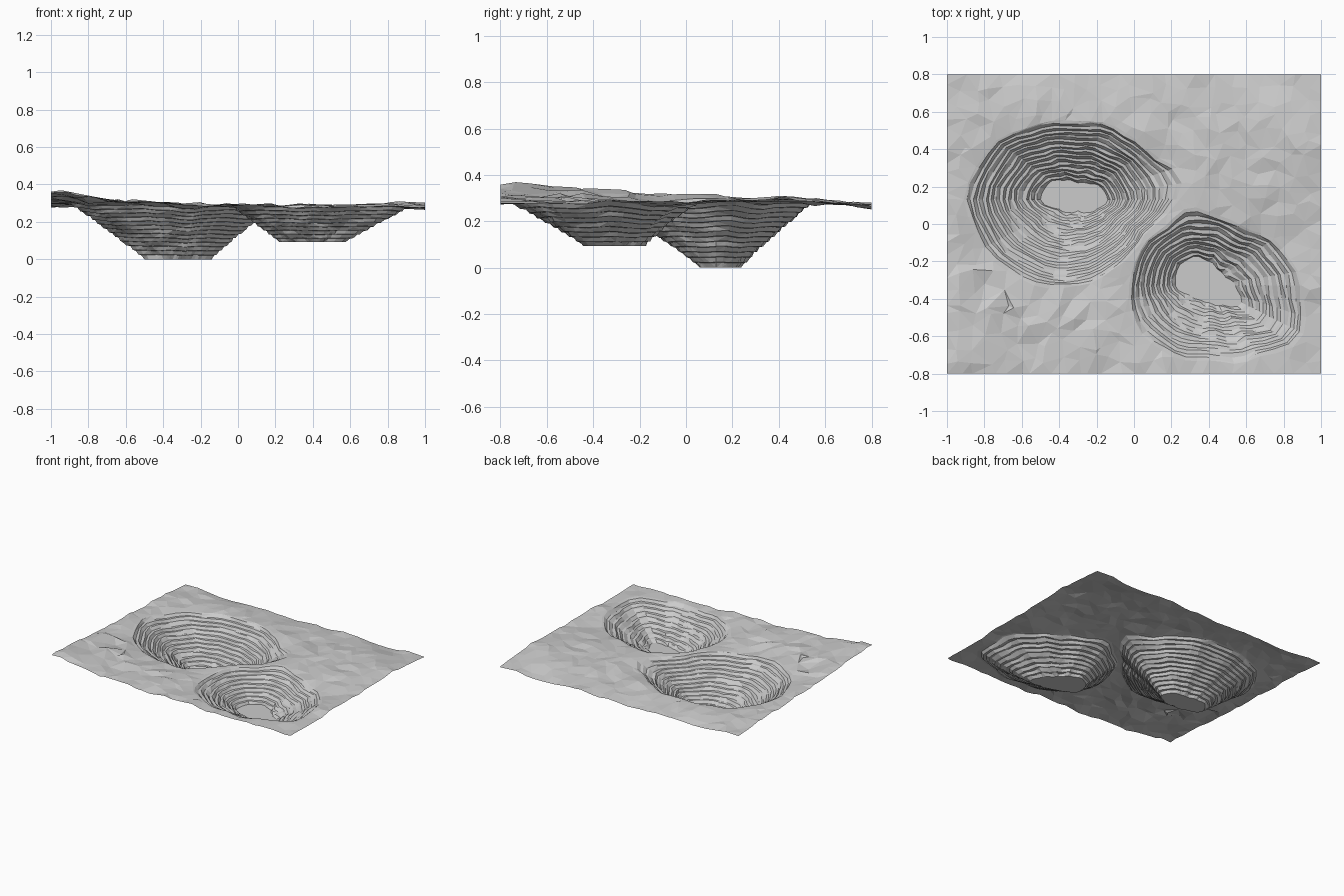
import bpy, math, random
from mathutils import Vector, noise
from mathutils.geometry import delaunay_2d_cdt

if "Cube" in bpy.data.objects:
    bpy.data.objects.remove(bpy.data.objects["Cube"])

random.seed(4)
SEG = 40

# Each pit: centre, floor height, benches, wall curve, floor and rim radii every 30 degrees, haul road (angle, reach)
PITS = [
    dict(c=(-0.30, 0.13), z=0.0, benches=13, curve=.95,
         floor=[.16, .14, .10, .09, .12, .18, .20, .11, .08, .06, .08, .11],
         rim=[.50, .46, .44, .42, .46, .55, .61, .56, .52, .46, .42, .40], road=(12, .10)),
    dict(c=(0.40, -0.33), z=0.093, benches=9, curve=1.0,
         floor=[.14, .10, .10, .13, .18, .19, .18, .11, .09, .09, .12, .20],
         rim=[.50, .44, .36, .38, .39, .41, .43, .45, .43, .40, .46, .57], road=(104, .04)),
]


def ground(x, y):
    """Rolling natural surface, highest in the front left corner."""
    sw = max(0, (-x - y - 0.5) / 1.3)
    west = max(0, -x - 0.7) * 0.05
    peak = .022 * math.exp(-((x + .92) ** 2 + (y + .75) ** 2) / .02)
    east = 0.022 * math.exp(-((x - .75) ** 2 + (y - .45) ** 2) / .05)
    n = noise.noise(Vector((x * 3, y * 3, 1.7))) * .016
    n += noise.noise(Vector((x * 8, y * 8, 5.2))) * .012
    back = -.02 * max(0, (y - .55) / .25)
    return .283 + .048 * sw + west + peak + east + back + n


def polar(values, deg):
    """Smoothly interpolate a closed list of radii."""
    f = (deg % 360) / 30
    i = int(f)
    s = f - i
    s = s * s * (3 - 2 * s)
    return values[i % 12] * (1 - s) + values[(i + 1) % 12] * s


def wobble(pit, deg, k):
    """Noise that varies around the pit and between levels."""
    q = math.radians(deg)
    return noise.noise(Vector((math.cos(q) * 3, math.sin(q) * 3, k + pit["z"] * 50)))


def radius(pit, deg, t):
    """Distance from pit centre at an angle; t runs from floor (0) to rim (1)."""
    rf, rr = polar(pit["floor"], deg), polar(pit["rim"], deg)
    a, reach = pit["road"]
    d = (deg - a + 180) % 360 - 180
    r = rf + (rr - rf) * t + reach * t ** 5 * math.exp(-(d / 13) ** 2)
    return r * (1 + .03 * wobble(pit, deg, t * 2))


points, heights, edges = [], [], []


def add(x, y, z):
    points.append(Vector((x, y)))
    heights.append(z)


# Terraced pit walls: a toe ring and a crest ring for every bench
for pit in PITS:
    n = pit["benches"]
    rings = [(0, 0, 0)]
    for k in range(n):
        rings.append(((k + .5) / n, (k + .85) / n, .6))
        if k < n - 1:
            rings.append(((k + 1) / n, (k + .95) / n, .2))
    rings.append((1, 1, 0))
    for t, h, vary in rings:
        start = len(points)
        for i in range(SEG):
            deg = i * 360 / SEG
            # bench widths vary around the pit
            r = radius(pit, deg, t + max(-.28, min(.28, vary * wobble(pit, deg, t * n * .7))) / n)
            q = math.radians(deg)
            x, y = pit["c"][0] + r * math.cos(q), pit["c"][1] + r * math.sin(q)
            rim = radius(pit, deg, 1)
            gx, gy = pit["c"][0] + rim * math.cos(q), pit["c"][1] + rim * math.sin(q)
            add(x, y, pit["z"] + (min(ground(gx, gy), .31) - .004 - pit["z"]) * h ** pit["curve"])
            edges.append((start + i, start + (i + 1) % SEG))


def outside(x, y):
    for pit in PITS:
        dx, dy = x - pit["c"][0], y - pit["c"][1]
        if math.hypot(dx, dy) < radius(pit, math.degrees(math.atan2(dy, dx)), 1) + .025:
            return False
    return True


# Natural ground: scattered points, straight along the outer border
NX, NY = 26, 21
for i in range(NX + 1):
    for j in range(NY + 1):
        x, y = -1 + 2 * i / NX, -.8 + 1.6 * j / NY
        if 0 < i < NX:
            x += random.uniform(-.03, .03)
        if 0 < j < NY:
            y += random.uniform(-.03, .03)
        if outside(x, y):
            rough = .010 if x + y < -.6 else .006
            add(x, y, ground(x, y) + random.uniform(-rough, rough))

# Triangulate with the bench rings kept as hard edges
v2, _, faces, origin, _, _ = delaunay_2d_cdt(points, edges, [], 0, 1e-5)
verts = [(p.x, p.y, heights[o[0]] if o else ground(p.x, p.y) - .01) for p, o in zip(v2, origin)]
mesh = bpy.data.meshes.new("mine_terrain")
mesh.from_pydata(verts, [], [list(f) for f in faces])
mesh.update()
terrain = bpy.data.objects.new("mine_terrain", mesh)
bpy.context.collection.objects.link(terrain)
